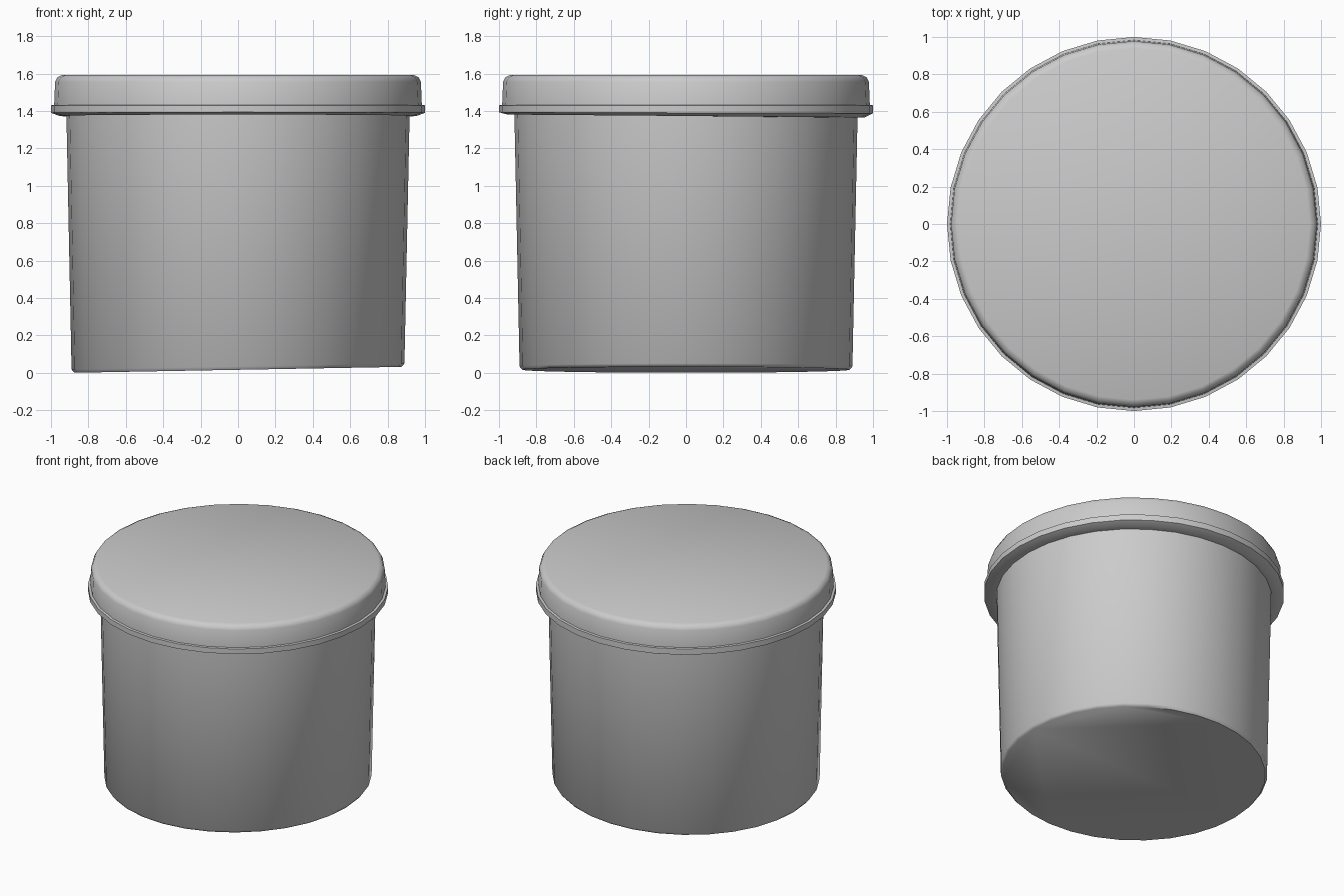
import bpy
import bmesh
from math import cos, sin, tau, radians

SIDES = 32

cube = bpy.data.objects.get("Cube")
if cube:
    bpy.data.objects.remove(cube, do_unlink=True)

grey = bpy.data.materials.new("plain_grey")
grey.use_nodes = True
colour = (0.6, 0.6, 0.6, 1)
grey.diffuse_color = colour
grey.node_tree.nodes["Principled BSDF"].inputs["Base Color"].default_value = colour


def lathe(name, profile):
    """Closed turned part; each ring is radius, height, x slope, y slope."""
    bm = bmesh.new()
    rings = []
    for r, z, sx, sy in profile:
        ring = []
        for i in range(SIDES):
            x, y = r * cos(tau * i / SIDES), r * sin(tau * i / SIDES)
            ring.append(bm.verts.new((x, y, z + sx * x + sy * y)))
        rings.append(ring)
    for low, high in zip(rings, rings[1:]):
        for i in range(SIDES):
            j = (i + 1) % SIDES
            bm.faces.new((low[i], low[j], high[j], high[i]))
    bm.faces.new(rings[0][::-1])
    bm.faces.new(rings[-1])
    mesh = bpy.data.meshes.new(name)
    bm.to_mesh(mesh)
    bm.free()
    obj = bpy.data.objects.new(name, mesh)
    bpy.context.collection.objects.link(obj)
    mesh.materials.append(grey)
    bpy.ops.object.select_all(action="DESELECT")
    obj.select_set(True)
    bpy.context.view_layer.objects.active = obj
    bpy.ops.object.shade_smooth_by_angle(angle=radians(50))
    return obj


# Tapered tub with a slightly slanted base
lathe("tub_body", [
    (0.875, 0.016, 0.018, 0),
    (0.89, 0.034, 0.018, 0),
    (0.918, 1.40, 0, 0),
])

# Lid with a flared lower lip and a rounded top edge
lathe("lid", [
    (0.915, 1.373, 0, -0.010),
    (0.955, 1.373, 0, -0.008),
    (1.0, 1.39, 0, -0.003),
    (1.0, 1.43, 0, 0),
    (0.983, 1.432, 0, 0),
    (0.978, 1.555, 0, 0),
    (0.966, 1.58, 0, 0),
    (0.94, 1.592, 0, 0),
])
